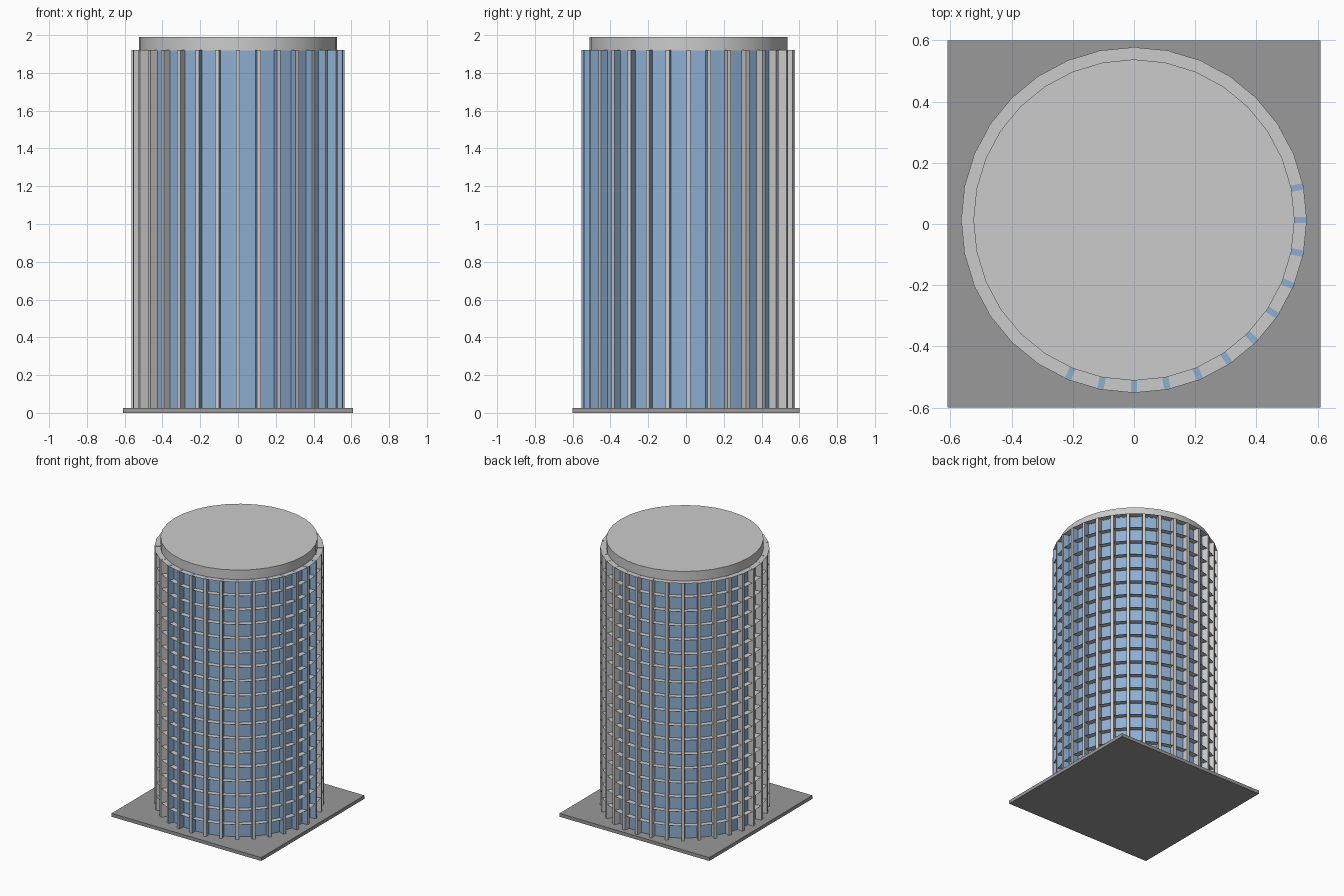
import bpy, bmesh, math
from mathutils import Matrix, Vector

if "Cube" in bpy.data.objects:
    bpy.data.objects.remove(bpy.data.objects["Cube"])

SIDES, CY = 32, 0.013            # facets round the tower, tower centre in y
R_GLASS, R_OUT = 0.522, 0.565
Z0, Z1, FLOORS = 0.025, 1.92, 18


def material(name, rgb):
    m = bpy.data.materials.new(name)
    m.diffuse_color = (*rgb, 1)
    m.use_nodes = True
    m.node_tree.nodes["Principled BSDF"].inputs["Base Color"].default_value = m.diffuse_color
    return m


GLASS = material("glass_blue", (0.27, 0.43, 0.65))
DARK = material("dark_grey", (0.32, 0.32, 0.32))


def finish(name, bm, mats=()):
    mesh = bpy.data.meshes.new(name)
    bm.to_mesh(mesh)
    bm.free()
    for m in mats:
        mesh.materials.append(m)
    ob = bpy.data.objects.new(name, mesh)
    bpy.context.collection.objects.link(ob)
    return ob


def drum(name, radius, z0, z1, mats=()):
    bm = bmesh.new()
    bmesh.ops.create_cone(bm, cap_ends=True, segments=SIDES, radius1=radius,
                          radius2=radius, depth=z1 - z0,
                          matrix=Matrix.Translation((0, CY, (z0 + z1) / 2)))
    return finish(name, bm, mats)


# ground slab
bm = bmesh.new()
bmesh.ops.create_cube(bm, size=1, matrix=Matrix.Translation((0, 0, Z0 / 2))
                      @ Matrix.Diagonal((1.22, 1.2, Z0, 1)))
finish("ground_slab", bm, [DARK])

# glass body and roof deck
drum("glass_body", R_GLASS, Z0, Z1 - 0.002, [GLASS])
deck = drum("roof_deck", 0.525, Z1 - 0.002, 1.99)
bpy.context.view_layer.objects.active = deck
deck.select_set(True)
bpy.ops.object.shade_smooth_by_angle(angle=math.radians(30))

# thin ring ledge at every floor
bm = bmesh.new()
for f in range(1, FLOORS + 1):
    z = Z0 + (Z1 - Z0) * f / FLOORS
    r_out = R_OUT if f == FLOORS else R_OUT - 0.004
    rings = [[bm.verts.new((r * math.cos(math.tau * i / SIDES),
                            CY + r * math.sin(math.tau * i / SIDES), z))
              for i in range(SIDES)] for r in (R_GLASS - 0.005, r_out)]
    for i in range(SIDES):
        j = (i + 1) % SIDES
        bm.faces.new((rings[0][i], rings[1][i], rings[1][j], rings[0][j]))
finish("floor_ledges", bm)

# vertical mullions at the facet corners; the front right ones have blue cheeks
grey = material("mullion_grey", (0.8, 0.8, 0.8))
bm = bmesh.new()
r_in = R_GLASS - 0.005
for i in range(SIDES):
    a = math.tau * i / SIDES
    blue = i <= 1 or i >= 22
    out = Vector((math.cos(a), math.sin(a), 0))
    mat = (Matrix.Translation((0, CY, 0)) @ Matrix.Rotation(a, 4, 'Z')
           @ Matrix.Translation(((r_in + R_OUT) / 2, 0, (Z0 + Z1 + 0.001) / 2))
           @ Matrix.Diagonal((R_OUT - r_in, 0.021, Z1 + 0.001 - Z0, 1)))
    new = bmesh.ops.create_cube(bm, size=1, matrix=mat)["verts"]
    for face in {f for v in new for f in v.link_faces}:
        face.normal_update()
        face.material_index = int(blue and face.normal.dot(out) < 0.5)
finish("mullions", bm, [grey, GLASS])
